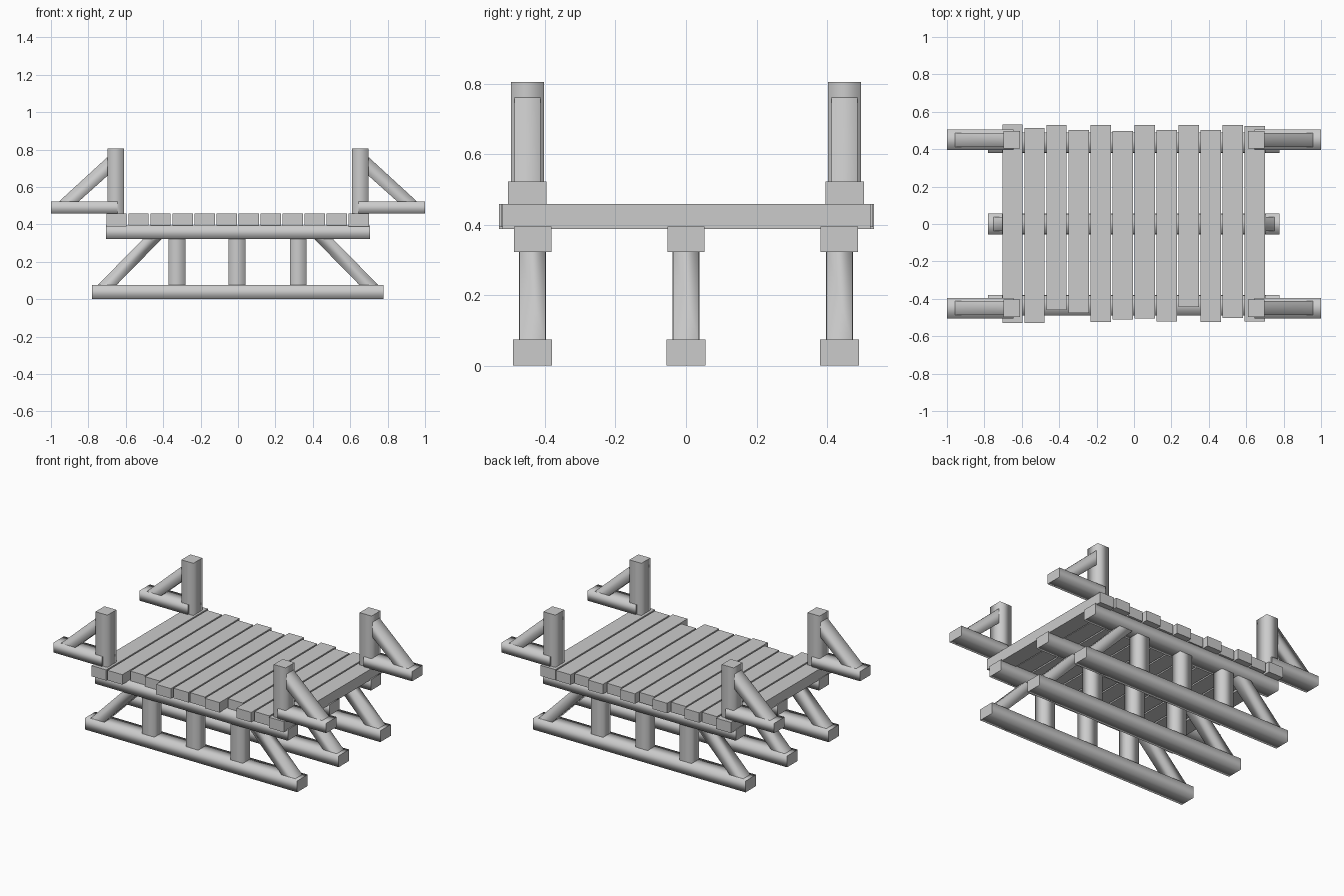
import bpy, bmesh

if "Cube" in bpy.data.objects:
    bpy.data.objects.remove(bpy.data.objects["Cube"])


def strut(name, a, b, y0, y1, smooth=True):
    """Four-sided timber: end edges a and b are pairs of (x, z), thickness y0..y1."""
    bm = bmesh.new()
    rings = []
    for (p, q) in (a, b):
        pts = ((p, y0), (q, y0), (q, y1), (p, y1))
        rings.append([bm.verts.new((v[0], y, v[1])) for v, y in pts])
    for i in range(4):
        j = (i + 1) % 4
        bm.faces.new((rings[0][i], rings[0][j], rings[1][j], rings[1][i])).smooth = smooth
    for r in rings:
        cap = bm.faces.new(r)
        for e in cap.edges:
            e.smooth = False          # crisp sawn ends
    bmesh.ops.recalc_face_normals(bm, faces=bm.faces[:])
    me = bpy.data.meshes.new(name)
    bm.to_mesh(me)
    bm.free()
    ob = bpy.data.objects.new(name, me)
    bpy.context.collection.objects.link(ob)
    return ob


def beam(name, x0, x1, z0, z1, y, half):
    strut(name, ((x0, z0), (x0, z1)), ((x1, z0), (x1, z1)), y - half, y + half)


def post(name, x0, x1, z0, z1, y, half):
    strut(name, ((x0, z0), (x1, z0)), ((x0, z1), (x1, z1)), y - half, y + half)


# Three trestle frames under the deck
for y in (-0.435, 0.0, 0.435):
    beam("bottom_beam", -0.78, 0.777, 0.0, 0.075, y, 0.055)
    beam("top_beam", -0.707, 0.707, 0.322, 0.395, y, 0.053)
    for x in (-0.327, -0.005, 0.322):
        post("trestle_post", x - 0.045, x + 0.045, 0.06, 0.34, y, 0.038)
    for s in (-1, 1):
        strut("trestle_brace",
              ((s * 0.76, 0.065), (s * 0.66, 0.065)),
              ((s * 0.495, 0.335), (s * 0.395, 0.335)), y - 0.037, y + 0.037)

# Deck planks with uneven ends: front y, back y
ends = [(-.53, .533), (-.53, .513), (-.46, .53), (-.475, .502), (-.525, .53), (-.51, .497),
        (-.505, .53), (-.52, .503), (-.445, .53), (-.525, .503), (-.503, .53), (-.52, .523)]
for i, (y0, y1) in enumerate(ends):
    x = -0.649 + i * 0.1177
    h = 0.054
    z0 = 0.388 if i in (0, 11) else 0.393
    strut("deck_plank", ((x - h, z0), (x + h, z0)), ((x - h, 0.459), (x + h, 0.459)),
          y0, y1, smooth=False)

# Corner posts with outrigger feet and diagonal braces
for s in (-1, 1):
    for y in (-0.45, 0.45):
        beam("outrigger_foot", s * 0.643, s * 1.0, 0.457, 0.522, y, 0.055)
        post("corner_post", s * 0.61, s * 0.697, 0.457, 0.805, y, 0.047)
        strut("corner_brace",
              ((s * 0.965, 0.515), (s * 0.86, 0.515)),
              ((s * 0.69, 0.767), (s * 0.69, 0.667)), y - 0.037, y + 0.037)
